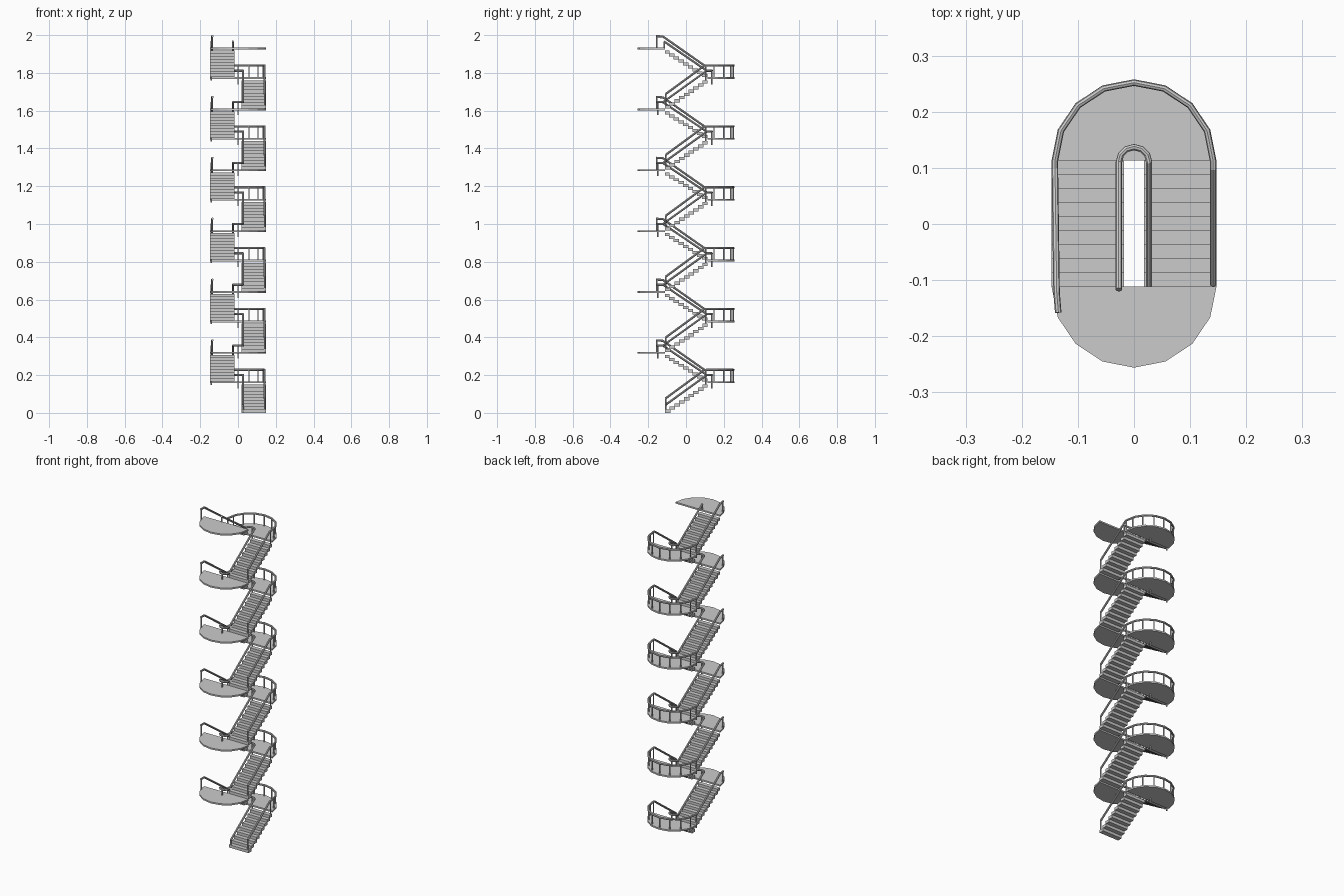
import bpy, bmesh, math
from mathutils import Matrix, Vector

if "Cube" in bpy.data.objects:
    bpy.data.objects.remove(bpy.data.objects["Cube"])

FLOORS = 6
F = 0.3222          # storey height
H = 0.1665          # half landing height within a storey
Y0, Y1 = -0.111, 0.113
W, GAP = 0.147, 0.018
SLAB = 0.009
RAIL = 0.0058


def finish(bm, name):
    bmesh.ops.recalc_face_normals(bm, faces=bm.faces)
    me = bpy.data.meshes.new(name)
    bm.to_mesh(me)
    bm.free()
    ob = bpy.data.objects.new(name, me)
    bpy.context.collection.objects.link(ob)
    return ob


def box(bm, x0, x1, y0, y1, z0, z1):
    m = Matrix.Translation(((x0 + x1) / 2, (y0 + y1) / 2, (z0 + z1) / 2)) @ \
        Matrix.Diagonal((x1 - x0, y1 - y0, z1 - z0, 1))
    bmesh.ops.create_cube(bm, size=1, matrix=m)


def post(bm, x, y, z0, z1, r=0.0038):
    bmesh.ops.create_cone(bm, cap_ends=True, segments=8, radius1=r, radius2=r,
                          depth=z1 - z0, matrix=Matrix.Translation((x, y, (z0 + z1) / 2)))


def landing(name, yc, sign, top):
    # half-round slab with eight rim segments
    bm = bmesh.new()
    vs = [bm.verts.new((W * math.cos(math.pi * i / 8),
                        yc + sign * 0.145 * math.sin(math.pi * i / 8), top - SLAB)) for i in range(9)]
    face = bm.faces.new(vs)
    r = bmesh.ops.extrude_face_region(bm, geom=[face])
    bmesh.ops.translate(bm, vec=(0, 0, SLAB),
                        verts=[v for v in r['geom'] if isinstance(v, bmesh.types.BMVert)])
    return finish(bm, name)


def tube(name, pts):
    cu = bpy.data.curves.new(name, 'CURVE')
    cu.dimensions = '3D'
    cu.bevel_depth = RAIL
    cu.bevel_resolution = 2
    cu.use_fill_caps = True
    sp = cu.splines.new('POLY')
    sp.points.add(len(pts) - 1)
    for p, co in zip(sp.points, pts):
        p.co = (*co, 1)
    sp.use_smooth = False
    ob = bpy.data.objects.new(name, cu)
    bpy.context.collection.objects.link(ob)


def flight(name, x0, x1, ya, yb, za, zb, n, risers):
    # stepped flight of overlapping tread blocks
    bm = bmesh.new()
    d, rise = (yb - ya) / n, (zb - za) / risers
    over = math.copysign(0.004, d)
    for i in range(n):
        a, b = ya + i * d, ya + (i + 1) * d + (over if i < n - 1 else 0)
        top = za + (i + 1) * rise
        box(bm, x0, x1, min(a, b), max(a, b), top - rise, top)
    return finish(bm, name)


def arc(yc, sign, rx, ry, z, n, flip=False):
    pts = [(rx * math.cos(math.pi * i / n), yc + sign * ry * math.sin(math.pi * i / n), z)
           for i in range(n + 1)]
    return pts[::-1] if flip else pts


posts = bmesh.new()
OX, IX = 0.141, 0.027
HI, LO = 0.0615, 0.034     # outer and inner rail heights
inner = [(IX, -0.108, 0.043)]
post(posts, IX, -0.108, 0, 0.043)

for k in range(FLOORS):
    z = k * F
    mid, top = z + H, z + F
    # stairs and landings
    flight(f"right_flight_{k+1}", GAP, W, Y0, Y1, z, mid, 9, 10)
    flight(f"left_flight_{k+1}", -W, -GAP, Y1, Y0, mid, top, 9, 10)
    landing(f"half_landing_{k+1}", Y1, 1, mid)
    landing(f"floor_landing_{k+1}", Y0, -1, top)

    # outer handrail with its posts
    outer = [(OX, -0.108, z + 0.077), (OX, 0.098, mid + HI)]
    outer += arc(Y1, 1, OX, 0.139, mid + HI, 8)
    outer += [(-OX, 0.098, mid + HI), (-0.138, -0.122, top + HI - 0.002), (-0.135, -0.158, top + HI)]
    tube(f"outer_handrail_{k+1}", outer)
    post(posts, OX, -0.108, z, z + 0.077)
    post(posts, -0.135, -0.154, top, top + HI)
    for s in (-1, 1):
        post(posts, s * OX, 0.105, mid - 0.018, mid + HI)
    for deg in (15, 40, 65, 90, 115, 140, 165):
        a = math.radians(deg)
        post(posts, 0.138 * math.cos(a), Y1 + 0.136 * math.sin(a), mid - SLAB, mid + HI)

    # inner handrail path round the stairwell
    inner += arc(0.11, 1, IX, 0.027, mid + LO, 6)
    post(posts, 0, 0.136, mid - 0.038, mid + LO)
    if k < FLOORS - 1:
        inner += arc(-0.122, -1, IX, 0.029, top + LO, 6, flip=True)
        post(posts, 0, -0.15, top - 0.035, top + LO)
    else:
        inner.append((-IX, -0.117, top + LO))
        post(posts, -IX, -0.114, top - SLAB, top + LO)

tube("inner_handrail", inner)
finish(posts, "rail_posts")
